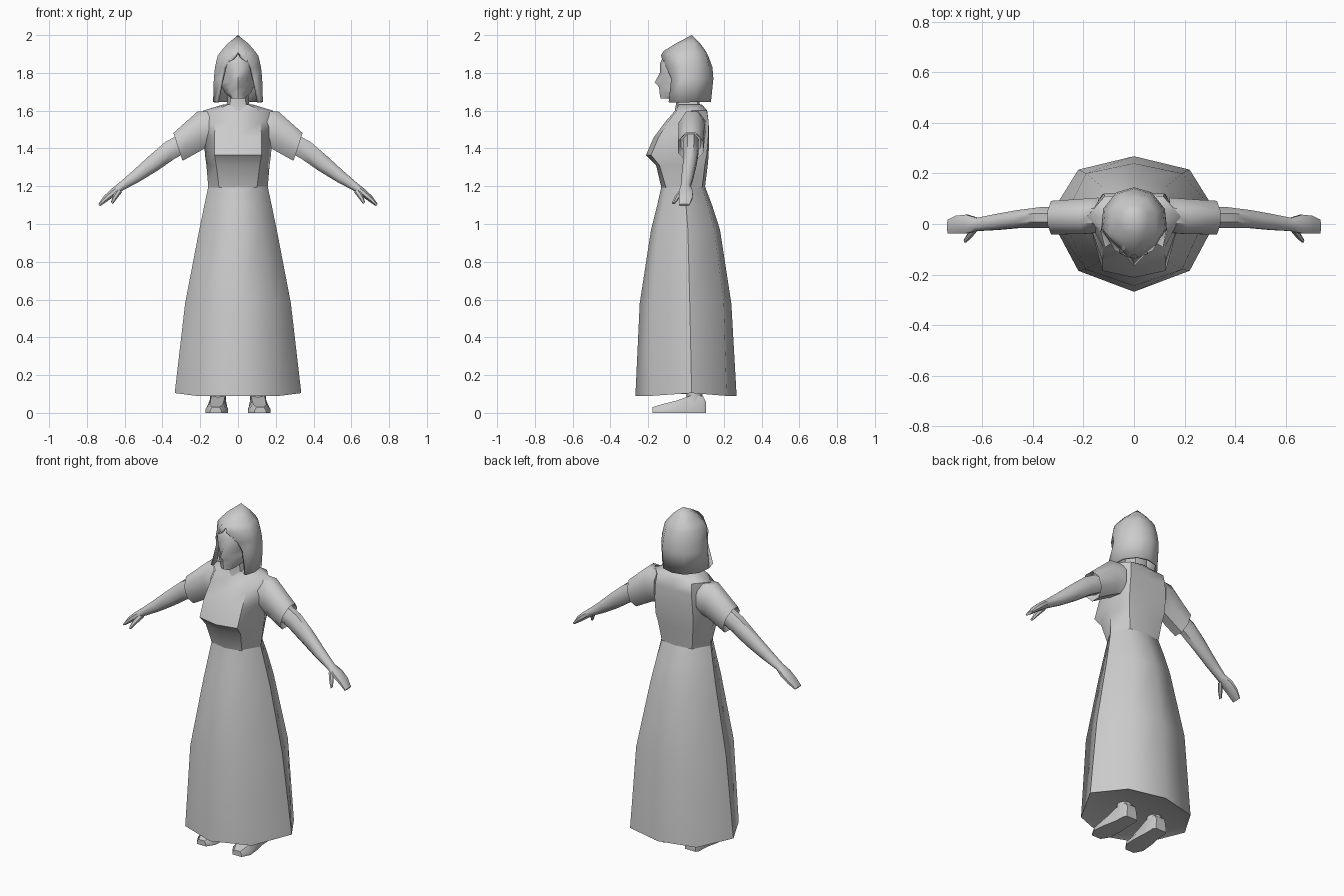
import bpy, bmesh, math
from mathutils import Vector

grey = bpy.data.materials.new("plain_grey")
grey.diffuse_color = (0.6, 0.6, 0.6, 1)


def loft(name, rings, closed=True, caps=(True, True), mirror=False, angle=50, thick=0):
    """Skin a list of equal-length point rings into one smooth object."""
    bm = bmesh.new()
    vs = [[bm.verts.new(p) for p in r] for r in rings]
    n = len(rings[0])
    for a, b in zip(vs, vs[1:]):
        for i in range(n if closed else n - 1):
            j = (i + 1) % n
            bm.faces.new((a[i], a[j], b[j], b[i]))
    if caps[0]:
        bm.faces.new(vs[0][::-1])
    if caps[1]:
        bm.faces.new(vs[-1])
    bmesh.ops.remove_doubles(bm, verts=bm.verts, dist=0.0008)
    bmesh.ops.recalc_face_normals(bm, faces=bm.faces)
    me = bpy.data.meshes.new(name)
    bm.to_mesh(me)
    bm.free()
    me.materials.append(grey)
    ob = bpy.data.objects.new(name, me)
    bpy.context.collection.objects.link(ob)
    bpy.ops.object.select_all(action='DESELECT')
    ob.select_set(True)
    bpy.context.view_layer.objects.active = ob
    bpy.ops.object.shade_smooth_by_angle(angle=math.radians(angle))
    if thick:
        m = ob.modifiers.new("thickness", 'SOLIDIFY')
        m.thickness, m.offset = thick, -1
    if mirror:
        m = ob.modifiers.new("mirror", 'MIRROR')
        m.use_mirror_merge = False
    return ob


def body_ring(z, w, yf, yb, cx, cf, cb, sy=0.0):
    """Eight-point ring: front, front corner, side, back corner, back, mirrored."""
    half = [(cx, cf), (w, sy), (cx, cb)]
    pts = [(0, yf)] + half + [(0, yb)] + [(-x, y) for x, y in half[::-1]]
    return [Vector((x, y, z)) for x, y in pts]


def limb_ring(x, y, z, ry, rv, tilt, n=8):
    """Oval ring across a limb; tilt leans its upper side outward."""
    t = math.radians(tilt)
    v = Vector((math.sin(t), 0, math.cos(t)))
    return [Vector((x, y, z)) + Vector((0, ry * math.cos(a), 0)) + v * rv * math.sin(a)
            for a in (2 * math.pi * (i + 0.5) / n for i in range(n))]


# Long skirt with a shallow closed hem
hem = body_ring(0.09, 0.335, -0.268, 0.268, 0.22, -0.185, 0.215, 0.03)
for i in (2, 6):
    hem[i].z = 0.105
skirt = [[p * 0.9 + Vector((0, 0, 0.02)) for p in hem], hem]
skirt += [body_ring(*r) for r in (
    (0.58, 0.28, -0.245, 0.24, 0.19, -0.18, 0.20, 0.02),
    (0.97, 0.205, -0.185, 0.18, 0.13, -0.145, 0.15, 0.01),
    (1.10, 0.178, -0.152, 0.138, 0.115, -0.12, 0.115, 0.0),
    (1.20, 0.157, -0.13, 0.10, 0.10, -0.105, 0.085, -0.01))]
loft("skirt", skirt)

# Bodice with a broad bust shelf
loft("bodice", [body_ring(*r) for r in (
    (1.19, 0.157, -0.13, 0.10, 0.10, -0.105, 0.085, -0.01),
    (1.31, 0.167, -0.158, 0.115, 0.115, -0.14, 0.10, 0.0),
    (1.365, 0.175, -0.212, 0.12, 0.125, -0.185, 0.11, 0.0),
    (1.46, 0.18, -0.17, 0.122, 0.125, -0.145, 0.118, 0.01),
    (1.54, 0.185, -0.11, 0.12, 0.12, -0.095, 0.12, 0.02),
    (1.60, 0.185, -0.058, 0.112, 0.115, -0.05, 0.11, 0.03),
    (1.632, 0.08, -0.045, 0.085, 0.055, -0.04, 0.075, 0.02))])

# Neck
loft("neck", [body_ring(*r) for r in (
    (1.60, 0.075, -0.06, 0.08, 0.05, -0.045, 0.07, 0.01),
    (1.65, 0.055, -0.05, 0.07, 0.04, -0.04, 0.06, 0.01),
    (1.74, 0.055, -0.06, 0.07, 0.04, -0.05, 0.06, 0.01))])

# Head with the chin and nose formed by the front centre line
loft("head", [body_ring(*r) for r in (
    (1.665, 0.035, -0.135, -0.05, 0.025, -0.125, -0.055, -0.09),
    (1.695, 0.07, -0.14, 0.04, 0.04, -0.115, 0.03, -0.04),
    (1.725, 0.085, -0.143, 0.09, 0.045, -0.117, 0.07, -0.02),
    (1.75, 0.09, -0.166, 0.10, 0.03, -0.124, 0.08, -0.02),
    (1.80, 0.095, -0.138, 0.11, 0.05, -0.118, 0.09, -0.02),
    (1.85, 0.095, -0.137, 0.11, 0.055, -0.118, 0.09, -0.01),
    (1.90, 0.075, -0.115, 0.09, 0.045, -0.10, 0.07, 0.0),
    (1.94, 0.04, -0.06, 0.05, 0.03, -0.05, 0.04, 0.0))])

# Bobbed hair, open at the face
hair = []
for z, half in (
        (1.645, ((0.115, -0.092), (0.132, -0.03), (0.122, 0.05), (0.07, 0.115), (0, 0.132))),
        (1.77, ((0.09, -0.078), (0.128, -0.02), (0.122, 0.06), (0.07, 0.125), (0, 0.145))),
        (1.83, ((0.075, -0.105), (0.122, -0.025), (0.115, 0.06), (0.065, 0.12), (0, 0.14))),
        (1.89, ((0.02, -0.133), (0.108, -0.04), (0.102, 0.055), (0.055, 0.11), (0, 0.118))),
        (1.915, ((0, -0.12), (0.09, -0.035), (0.087, 0.05), (0.05, 0.095), (0, 0.105))),
        (1.955, ((0, -0.055), (0.055, -0.015), (0.054, 0.045), (0.03, 0.068), (0, 0.075))),
        (2.0, ((0, 0.03),) * 5)):
    pts = list(half) + [(-x, y) for x, y in half[-2::-1]]
    hair.append([(x, y, z) for x, y in pts])
loft("hair", hair, closed=False, caps=(False, False), thick=0.015)

# Short flared sleeves
loft("sleeve", [limb_ring(*r) for r in (
    (0.14, 0.035, 1.505, 0.075, 0.10, 0),
    (0.20, 0.03, 1.495, 0.075, 0.11, 8),
    (0.318, 0.025, 1.408, 0.072, 0.084, 18),
    (0.29, 0.025, 1.43, 0.055, 0.065, 18))], mirror=True)

# Arms running down into flat hands
loft("arm", [limb_ring(*r) for r in (
    (0.25, 0.025, 1.45, 0.045, 0.055, 30),
    (0.36, 0.025, 1.39, 0.045, 0.055, 30),
    (0.45, 0.02, 1.32, 0.038, 0.048, 34),
    (0.54, 0.008, 1.252, 0.034, 0.036, 36),
    (0.62, -0.002, 1.197, 0.028, 0.024, 36),
    (0.66, 0.0, 1.168, 0.04, 0.022, 36),
    (0.70, -0.002, 1.135, 0.038, 0.018, 36),
    (0.735, -0.01, 1.10, 0.03, 0.008, 36))], mirror=True)
loft("thumb", [limb_ring(*r, 6) for r in (
    (0.625, -0.015, 1.18, 0.015, 0.016, 40),
    (0.65, -0.045, 1.145, 0.015, 0.014, 45),
    (0.668, -0.066, 1.11, 0.009, 0.007, 50))], mirror=True)

# Shoes and ankles
shoe = []
for y, cx, w, wt, h in ((-0.178, 0.118, 0.03, 0.02, 0.03), (-0.13, 0.115, 0.058, 0.035, 0.045),
                        (-0.05, 0.11, 0.056, 0.036, 0.065), (0.02, 0.105, 0.046, 0.036, 0.09),
                        (0.09, 0.103, 0.045, 0.035, 0.09), (0.105, 0.103, 0.035, 0.03, 0.06)):
    shoe.append([(cx - w, y, 0), (cx + w, y, 0), (cx + w, y, h * 0.4),
                 (cx + wt, y, h), (cx - wt, y, h), (cx - w, y, h * 0.4)])
loft("shoe", shoe, mirror=True)
ankle = [[(0.105 + r * math.cos(a), 0.045 + r * math.sin(a), z)
          for a in (i * math.pi / 4 for i in range(8))] for z, r in ((0.05, 0.042), (0.125, 0.042))]
loft("ankle", ankle, mirror=True)
